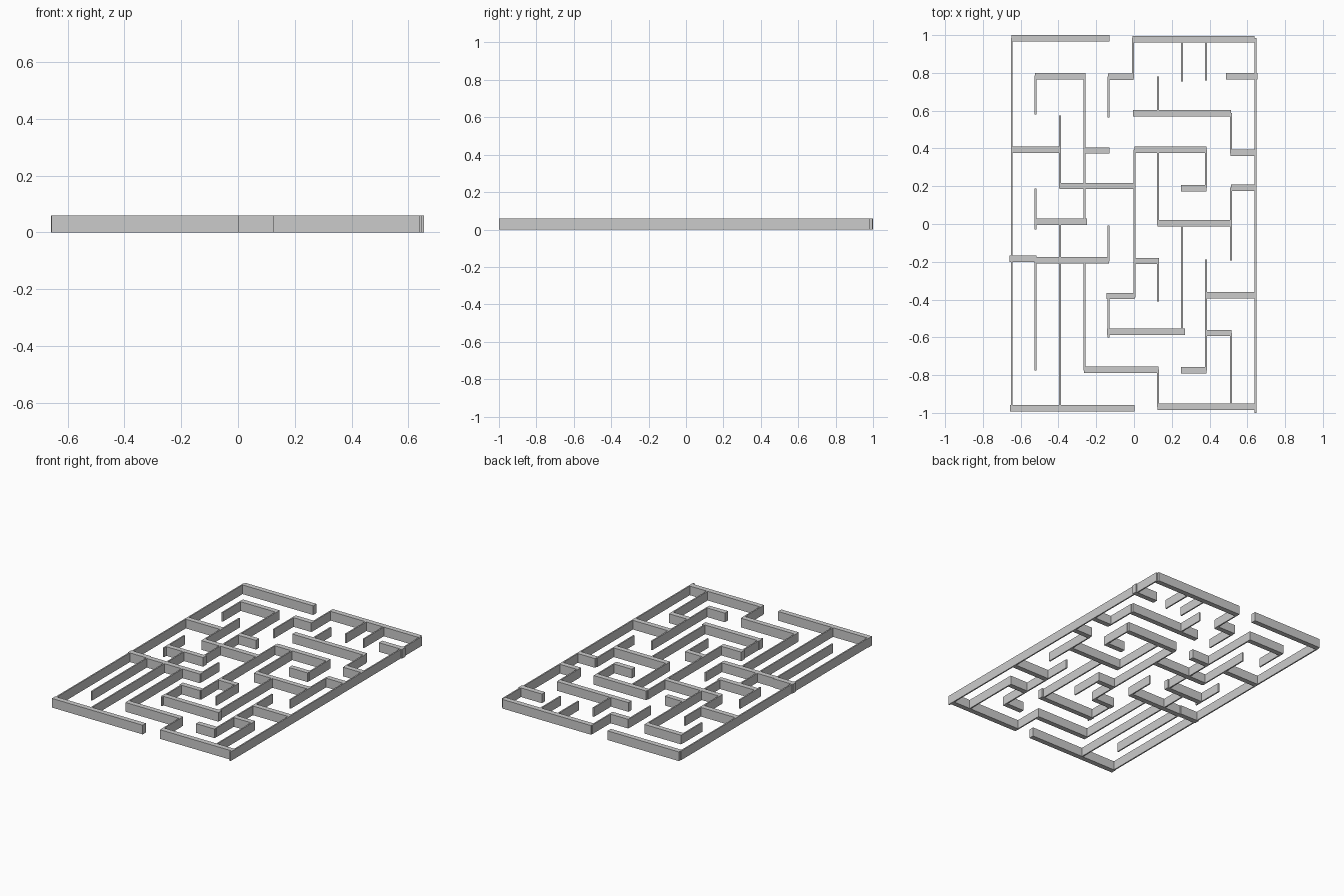
import bpy
import bmesh
from mathutils import Matrix, Vector

default_cube = bpy.data.objects.get("Cube")
if default_cube:
    bpy.data.objects.remove(default_cube, do_unlink=True)

HEIGHT = 0.06
THICK = 0.034   # walls running left to right
THIN = 0.009    # walls running front to back

# One plain grey for the whole maze
grey = bpy.data.materials.new("wall_grey")
grey.use_nodes = True
grey.diffuse_color = (0.6, 0.6, 0.6, 1)
shader = next(n for n in grey.node_tree.nodes if n.type == "BSDF_PRINCIPLED")
shader.inputs["Base Color"].default_value = grey.diffuse_color


def add_wall(name, centre, size):
    """Add one box-shaped wall standing on the ground."""
    bm = bmesh.new()
    place = Matrix.Translation(Vector(centre)) @ Matrix.Diagonal((*size, 1))
    bmesh.ops.create_cube(bm, size=1, matrix=place)
    mesh = bpy.data.meshes.new(name)
    bm.to_mesh(mesh)
    bm.free()
    mesh.materials.append(grey)
    wall = bpy.data.objects.new(name, mesh)
    bpy.context.collection.objects.link(wall)


def cross_wall(name, left, right, y):
    add_wall(name + "_cross_wall", ((left + right) / 2, y, HEIGHT / 2),
             (right - left, THICK, HEIGHT))


def long_wall(name, x, front, back):
    add_wall(name + "_long_wall", (x, (front + back) / 2, HEIGHT / 2),
             (THIN, back - front, HEIGHT))


# Outer border, with an entrance at the front and an exit at the back
cross_wall("border_back_right", -.648, -.13, .983)
cross_wall("border_back_left", -.008, .637, .979)
cross_wall("border_front_right", -.656, .003, -.976)
cross_wall("border_front_left", .124, .645, -.968)
long_wall("border_right", -.648, -.97, .985)
long_wall("border_left", .643, -1, .985)

# Back rows, left-to-right walls
cross_wall("back_hook_top", -.524, -.257, .783)
cross_wall("exit_step", -.138, -.003, .78)
cross_wall("back_left_stub", .487, .655, .783)
cross_wall("back_left_shelf", -.005, .513, .587)
cross_wall("back_right_shelf", -.648, -.394, .394)
cross_wall("back_centre_stub", -.262, -.13, .389)
cross_wall("spiral_top", .003, .384, .392)
cross_wall("back_left_step", .511, .643, .378)

# Middle rows, left-to-right walls
cross_wall("centre_bridge", -.394, .008, .201)
cross_wall("spiral_end", .249, .384, .19)
cross_wall("middle_left_stub", .513, .643, .193)
cross_wall("middle_right_shelf", -.521, -.249, .011)
cross_wall("spiral_base", .124, .516, .005)
cross_wall("right_divider_outer", -.658, -.516, -.185)
cross_wall("right_divider_inner", -.521, -.132, -.191)
cross_wall("centre_stub", .003, .132, -.196)

# Front rows, left-to-right walls
cross_wall("centre_foot", -.146, .003, -.381)
cross_wall("front_left_shelf", .384, .643, -.378)
cross_wall("front_centre_shelf", -.143, .27, -.571)
cross_wall("front_corner_top", .384, .516, -.577)
cross_wall("entrance_top", -.265, .13, -.772)
cross_wall("front_left_stub", .249, .384, -.775)

# Back rows, front-to-back walls
long_wall("back_hook_side", -.521, .58, .785)
long_wall("bridge_right", -.392, .19, .574)
long_wall("back_hook_tail", -.262, .01, .78)
long_wall("exit_step_drop", -.135, .563, .78)
long_wall("exit_side", -.005, .77, .985)
long_wall("back_shelf_post", .127, .569, .78)
long_wall("back_tooth_inner", .254, .754, .97)
long_wall("back_tooth_outer", .381, .759, .97)
long_wall("back_shelf_drop", .513, .373, .587)

# Middle rows, front-to-back walls
long_wall("spiral_left", .381, .19, .394)
long_wall("centre_spine", .003, -.389, .394)
long_wall("spiral_inner", .127, -.005, .385)
long_wall("middle_left_drop", .513, -.193, .193)
long_wall("middle_right_post", -.521, -.029, .188)
long_wall("middle_right_partition", -.392, -.97, .01)
long_wall("divider_end", -.135, -.198, -.008)
long_wall("centre_stub_drop", .127, -.41, -.193)
long_wall("centre_left_partition", .254, -.574, .005)

# Front rows, front-to-back walls
long_wall("front_right_spur", -.521, -.775, -.188)
long_wall("entrance_partition", -.262, -.775, -.19)
long_wall("front_left_partition", .381, -.775, -.188)
long_wall("centre_foot_drop", -.135, -.6, -.381)
long_wall("front_corner_side", .513, -.97, -.577)
long_wall("entrance_side", .127, -.97, -.77)
